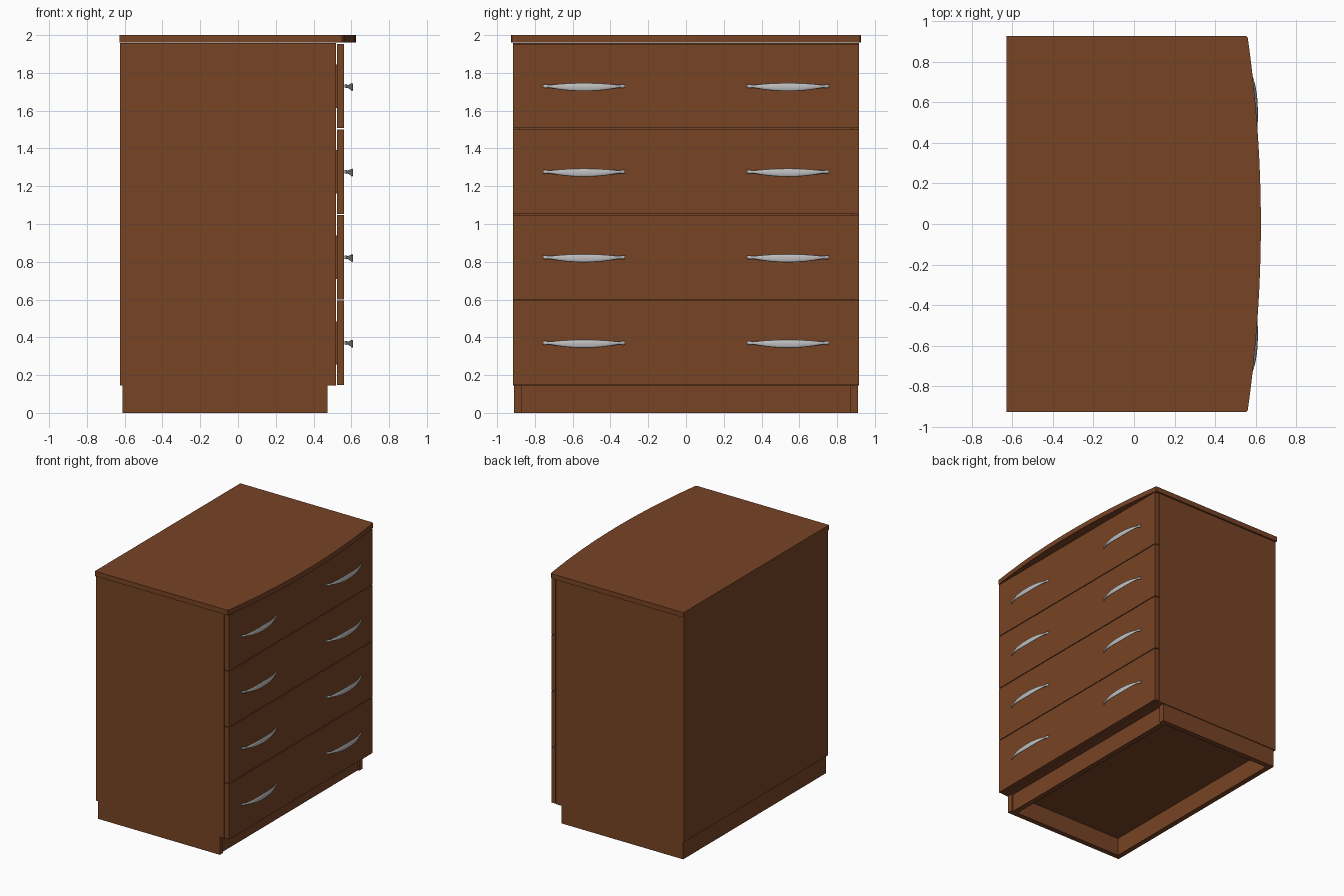
import bpy, bmesh, math

if "Cube" in bpy.data.objects:
    bpy.data.objects.remove(bpy.data.objects["Cube"])

def material(name, rgb):
    m = bpy.data.materials.new(name)
    m.diffuse_color = (*rgb, 1)
    m.use_nodes = True
    m.node_tree.nodes["Principled BSDF"].inputs["Base Color"].default_value = m.diffuse_color
    return m

wood = material("warm_brown_wood", (0.185, 0.056, 0.018))
metal = material("brushed_grey_metal", (0.52, 0.52, 0.53))

def finish(bm, name, mat):
    bmesh.ops.recalc_face_normals(bm, faces=bm.faces)
    me = bpy.data.meshes.new(name)
    bm.to_mesh(me)
    bm.free()
    me.materials.append(mat)
    ob = bpy.data.objects.new(name, me)
    bpy.context.collection.objects.link(ob)
    return ob

def box(name, x0, x1, y0, y1, z0, z1):
    bm = bmesh.new()
    bmesh.ops.create_cube(bm, size=1)
    for v in bm.verts:
        v.co = ((x0 + x1) / 2 + v.co.x * (x1 - x0),
                (y0 + y1) / 2 + v.co.y * (y1 - y0),
                (z0 + z1) / 2 + v.co.z * (z1 - z0))
    return finish(bm, name, wood)

# Plinth: hollow frame, front rail set back between the side rails
for s, n in ((-1, "left"), (1, "right")):
    box("plinth_side_" + n, -0.612, 0.475, *sorted((s * 0.868, s * 0.91)), 0, 0.145)
box("plinth_front", 0.42, 0.462, -0.868, 0.868, 0, 0.145)
box("plinth_back", -0.612, -0.57, -0.868, 0.868, 0, 0.145)

# Carcass panels
for s, n in ((-1, "left"), (1, "right")):
    box("carcass_side_" + n, -0.625, 0.518, *sorted((s * 0.88, s * 0.916)), 0.145, 1.958)
box("carcass_back", -0.625, -0.6, -0.88, 0.88, 0.145, 1.958)
box("carcass_bottom", -0.6, 0.518, -0.88, 0.88, 0.145, 0.18)

# Bow-fronted top
bm = bmesh.new()
W, N = 0.927, 32
outline = [(-0.628, W), (-0.628, -W), (0.55, -W)]
for i in range(N + 1):
    t = -1 + 2 * i / N
    outline.append((0.56 + 0.065 * (1 - t * t), t * (W - 0.007)))
outline.append((0.55, W))
f = bm.faces.new([bm.verts.new((x, y, 1.96)) for x, y in outline])
ext = bmesh.ops.extrude_face_region(bm, geom=[f])
for v in ext["geom"]:
    if isinstance(v, bmesh.types.BMVert):
        v.co.z = 2.0
finish(bm, "top_board", wood)

def handle(name, yc, zc):
    # Bowed pull: flat oval section, wide in the middle, small knobs at the tips
    bm = bmesh.new()
    rings, M, K = [], 32, 12
    for i in range(M + 1):
        t = -1 + 2 * i / M
        a = abs(t)
        x = 0.567 + 0.037 * (1 - a ** 2.6)
        h = 0.006 + 0.016 * max(0, 1 - (a / 0.88) ** 2)
        if a > 0.86:
            h = 0.006 + 0.005 * math.sin(math.pi * (a - 0.86) / 0.18)
        z = zc - 0.005 * (1 - a * a)
        rings.append([bm.verts.new((x + 0.006 * math.cos(k * math.tau / K),
                                    yc + 0.217 * t,
                                    z + h * math.sin(k * math.tau / K))) for k in range(K)])
    for r, q in zip(rings, rings[1:]):
        for k in range(K):
            bm.faces.new((r[k], r[(k + 1) % K], q[(k + 1) % K], q[k])).smooth = True
    bm.faces.new(rings[0])
    bm.faces.new(rings[-1])
    finish(bm, name, metal)

# Drawers: front panel, box behind it, two handles
for i in range(4):
    z0 = 0.145 + i * 0.453
    n = "drawer_%d_" % (i + 1)
    box(n + "front", 0.523, 0.561, -0.916, 0.916, z0 + 0.003, z0 + 0.45)
    box(n + "box", -0.5, 0.524, -0.85, 0.85, z0 + 0.11, z0 + 0.34)
    for s, side in ((-1, "left"), (1, "right")):
        handle(n + "handle_" + side, s * 0.54, z0 + 0.226)
